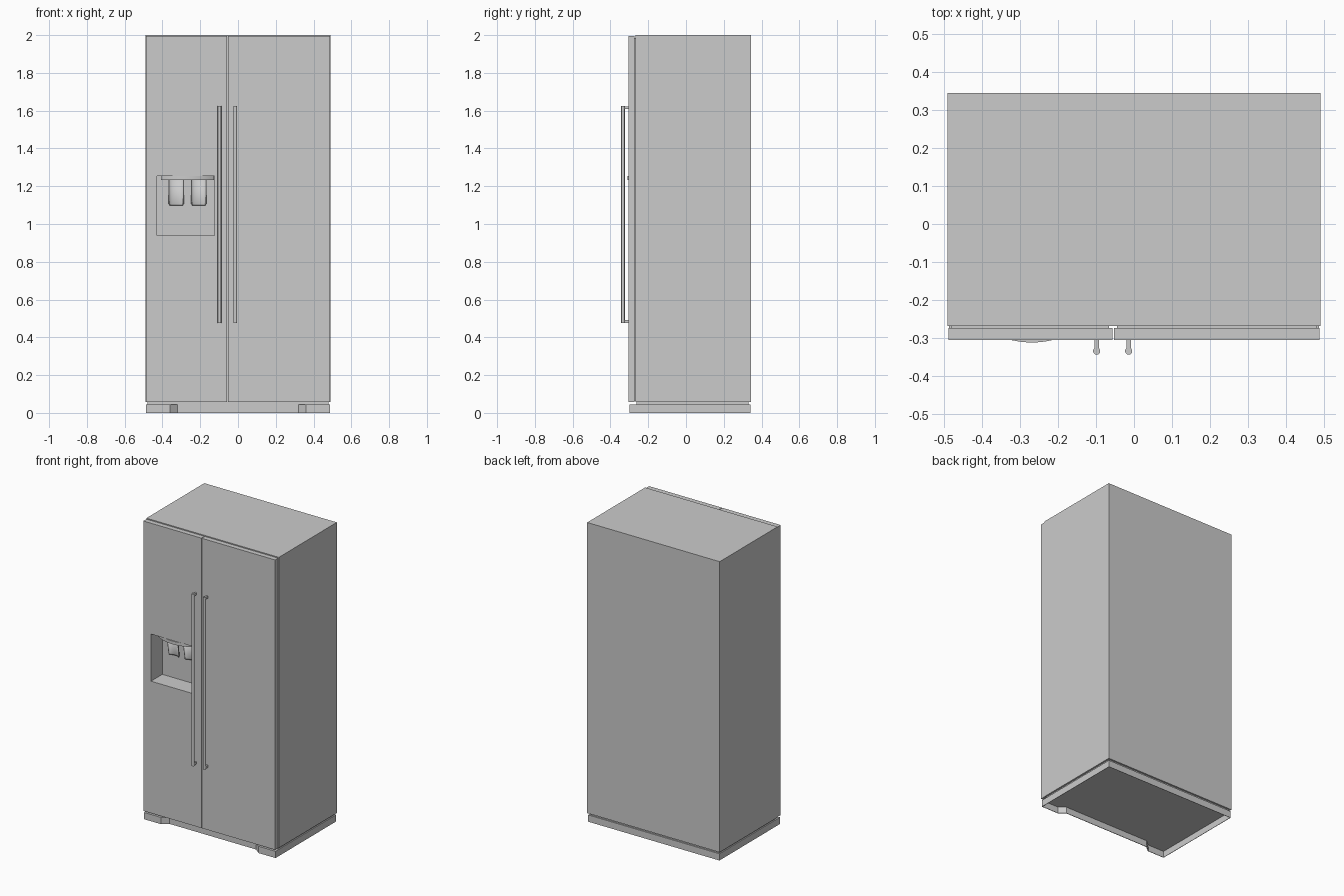
import bpy, bmesh
from math import sin, cos, pi, sqrt

if "Cube" in bpy.data.objects:
    bpy.data.objects.remove(bpy.data.objects["Cube"])


def finish(name, bm, smooth=False):
    bmesh.ops.recalc_face_normals(bm, faces=bm.faces)
    me = bpy.data.meshes.new(name)
    bm.to_mesh(me)
    bm.free()
    ob = bpy.data.objects.new(name, me)
    bpy.context.collection.objects.link(ob)
    if smooth:
        bpy.ops.object.select_all(action='DESELECT')
        ob.select_set(True)
        bpy.context.view_layer.objects.active = ob
        bpy.ops.object.shade_smooth_by_angle()
    return ob


def prism(name, pts, z0, z1, smooth=False):
    """Extrude an xy outline from z0 to z1."""
    bm = bmesh.new()
    face = bm.faces.new([bm.verts.new((x, y, z0)) for x, y in pts])
    top = bmesh.ops.extrude_face_region(bm, geom=[face])['geom']
    bmesh.ops.translate(bm, vec=(0, 0, z1 - z0),
                        verts=[g for g in top if isinstance(g, bmesh.types.BMVert)])
    return finish(name, bm, smooth)


def box(name, x0, x1, y0, y1, z0, z1):
    return prism(name, [(x0, y0), (x1, y0), (x1, y1), (x0, y1)], z0, z1)


def cut(ob, cutter):
    mod = ob.modifiers.new("cut", 'BOOLEAN')
    mod.operation = 'DIFFERENCE'
    mod.solver = 'EXACT'
    mod.object = cutter
    bpy.context.view_layer.objects.active = ob
    bpy.ops.object.modifier_apply(modifier=mod.name)


W, BACK, BODY_F, DOOR_F, SPLIT = 0.49, 0.344, -0.268, -0.305, -0.055

# Cabinet, doors and the set-back door seals
cabinet = box("cabinet", -W, W, BODY_F, BACK, 0.057, 2.0)
doors = []
for side, x0, x1 in (("left", -0.487, SPLIT - 0.002), ("right", SPLIT + 0.002, 0.487)):
    d = box(side + "_door", x0, x1, DOOR_F, BODY_F - 0.005, 0.058, 1.996)
    s = box(side + "_door_seal", x0 + 0.008, x1 - 0.008, BODY_F - 0.005, BODY_F, 0.066, 1.986)
    doors.append((d, s))

# Dispenser recess through the left door into the cabinet
RX0, RX1, RZ0, RZ1, RBACK = -0.43, -0.124, 0.94, 1.255, -0.185
cutter = box("recess_cutter", RX0, RX1, -0.4, RBACK, RZ0, RZ1)
cutter.hide_render = True
for ob in (*doors[0], cabinet):
    cut(ob, cutter)
bpy.data.objects.remove(cutter)

# Bowed control panel at the top of the recess
cx, R, n = -0.268, 0.235, 16
arc = [(cx - 0.14 + 0.28 * i / n) for i in range(n + 1)]
bow = [(x, -0.311 + R - sqrt(R * R - (x - cx) ** 2)) for x in arc]
prism("dispenser_panel", bow + [(arc[-1], RBACK), (arc[0], RBACK)], 1.233, 1.2545, True)

# Two curved dispenser paddles, leaning back toward the bottom
for label, px in (("left", -0.327), ("right", -0.208)):
    bm = bmesh.new()
    rows = []
    for z, hw, lean in ((1.235, 0.042, 0.0), (1.107, 0.04, 0.018), (1.098, 0.034, 0.02)):
        rows.append([bm.verts.new((px - hw * cos(pi * i / 10),
                                   -0.228 + lean + 0.018 * sin(pi * i / 10), z))
                     for i in range(11)])
    for a, b in zip(rows, rows[1:]):
        for i in range(10):
            bm.faces.new((a[i], a[i + 1], b[i + 1], b[i]))
    p = finish(label + "_paddle", bm, True)
    mod = p.modifiers.new("thickness", 'SOLIDIFY')
    mod.thickness = 0.004

# Round bar handles with end brackets
for label, hx in (("left", -0.098), ("right", -0.014)):
    r = 0.0095
    ring = [(hx + r * cos(2 * pi * i / 16), -0.3335 + r * sin(2 * pi * i / 16))
            for i in range(16)]
    prism(label + "_handle_bar", ring, 0.475, 1.625, True)
    for end, z in (("lower", 0.477), ("upper", 1.608)):
        box(f"{label}_handle_{end}_bracket", hx - 0.006, hx + 0.006,
            -0.33, DOOR_F, z, z + 0.015)

# Plinth: thin hollow skirt, open below, with two forward feet at the front
half = [(0.486, BACK - 0.003), (0.486, -0.298), (0.36, -0.298), (0.32, -0.265)]
outer = half + [(-x, y) for x, y in reversed(half)]
bm = bmesh.new()
low = [bm.verts.new((x, y, 0)) for x, y in outer]
high = [bm.verts.new((x, y, 0.045)) for x, y in outer]
for i in range(len(outer)):
    j = (i + 1) % len(outer)
    bm.faces.new((low[i], low[j], high[j], high[i]))
bm.faces.new(high)
skirt = finish("plinth_skirt", bm)
mod = skirt.modifiers.new("thickness", 'SOLIDIFY')
mod.thickness = 0.004
mod.offset = -1

# Recessed shadow gap between plinth and cabinet
box("plinth_gap_filler", -0.478, 0.478, -0.262, BACK - 0.012, 0.045, 0.057)
